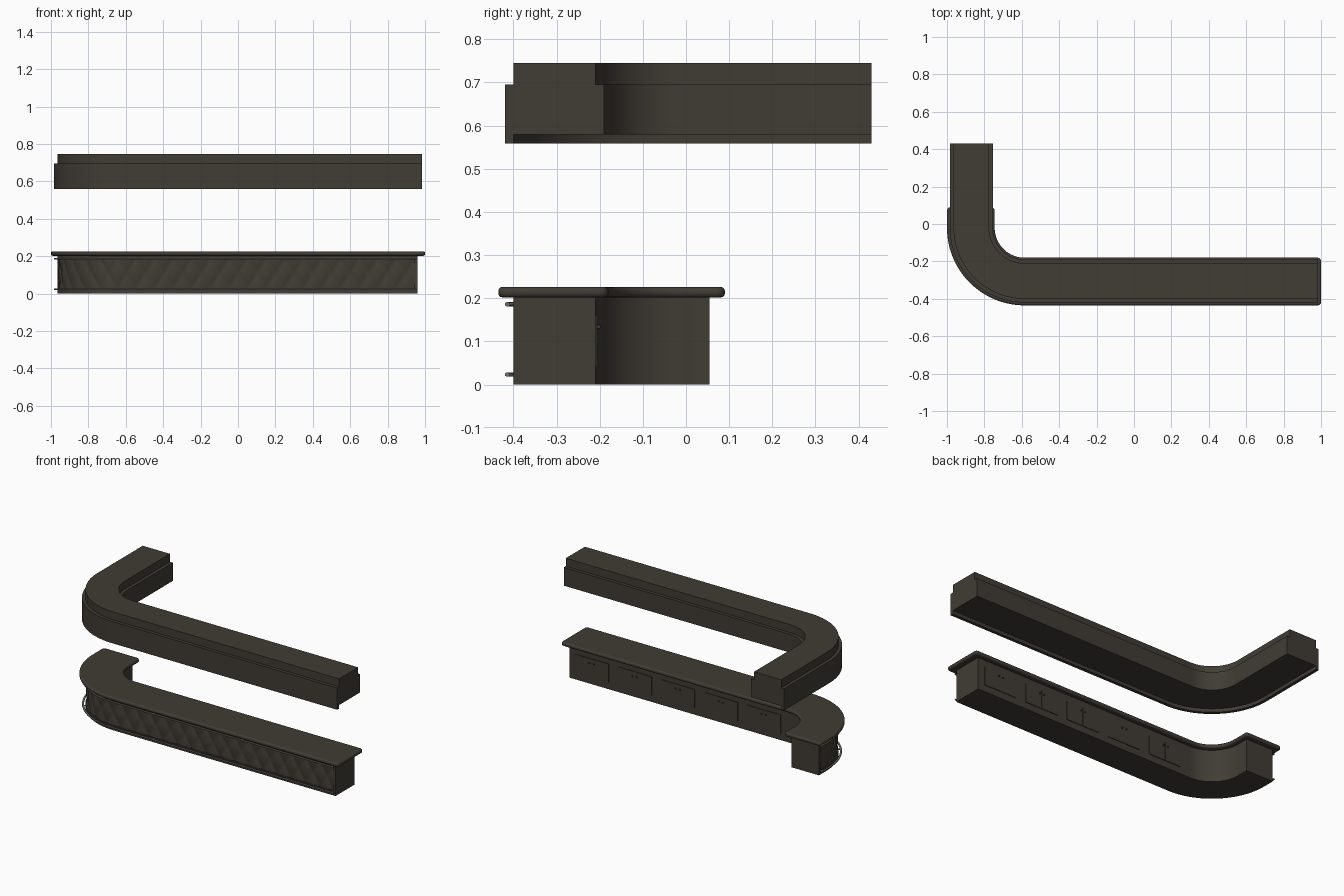
import bpy, bmesh, math
from mathutils import Vector

if "Cube" in bpy.data.objects:
    bpy.data.objects.remove(bpy.data.objects["Cube"])

CX, CY = -0.585, -0.02          # centre of the corner bend
ARC = 32


def material(name, col):
    m = bpy.data.materials.new(name)
    m.diffuse_color = (*col, 1)
    m.use_nodes = True
    m.node_tree.nodes["Principled BSDF"].inputs["Base Color"].default_value = m.diffuse_color
    return m


WOOD = material("dark_wood", (0.052, 0.045, 0.035))
METAL = material("rail_metal", (0.17, 0.16, 0.14))


def finish(name, bm, mat, smooth=True, recalc=True):
    if recalc:
        bmesh.ops.recalc_face_normals(bm, faces=bm.faces)
    me = bpy.data.meshes.new(name)
    bm.to_mesh(me)
    bm.free()
    me.materials.append(mat)
    ob = bpy.data.objects.new(name, me)
    bpy.context.collection.objects.link(ob)
    if smooth:
        bpy.context.view_layer.objects.active = ob
        ob.select_set(True)
        bpy.ops.object.shade_smooth_by_angle(angle=math.radians(35))
        ob.select_set(False)
    return ob


def stations(x_end, y_end):
    """Functions giving a plan point for radius r: straight, bend, short leg."""
    st = [lambda r: (x_end, CY - r)]
    for i in range(ARC + 1):
        a = -math.pi / 2 - i / ARC * math.pi / 2
        st.append(lambda r, a=a: (CX + r * math.cos(a), CY + r * math.sin(a)))
    st.append(lambda r: (CX - r, y_end))
    return st


def sweep(name, profile, x_end, y_end, mat=WOOD):
    """Sweep a closed (radius, z) profile along the L-shaped path."""
    bm = bmesh.new()
    rings = [[bm.verts.new((*f(r), z)) for r, z in profile]
             for f in stations(x_end, y_end)]
    n = len(profile)
    for a, b in zip(rings, rings[1:]):
        for i in range(n):
            bm.faces.new((a[i], a[(i + 1) % n], b[(i + 1) % n], b[i]))
    bm.faces.new(rings[0])
    bm.faces.new(rings[-1][::-1])
    return finish(name, bm, mat)


def rect(r0, r1, z0, z1):
    return [(r0, z0), (r1, z0), (r1, z1), (r0, z1)]


def box(name, x0, x1, y0, y1, z0, z1, mat=WOOD):
    bm = bmesh.new()
    bmesh.ops.create_cube(bm, size=1)
    for v in bm.verts:
        v.co = ((x0 + x1) / 2 + v.co.x * (x1 - x0),
                (y0 + y1) / 2 + v.co.y * (y1 - y0),
                (z0 + z1) / 2 + v.co.z * (z1 - z0))
    return finish(name, bm, mat, False)


# overhead soffit: narrower top, wide band, lip under the outer edge only
sweep("overhead_soffit",
      [(0.17, 0.58), (0.38, 0.58), (0.38, 0.558), (0.40, 0.558), (0.40, 0.695),
       (0.38, 0.695), (0.38, 0.745), (0.19, 0.745), (0.19, 0.695), (0.17, 0.695)],
      0.985, 0.43)

# counter body with front bands and end posts framing the padded panel
sweep("counter_body", rect(0.19, 0.367, 0, 0.203), 0.96, 0.055)
sweep("base_band", rect(0.36, 0.38, 0, 0.028), 0.96, 0.055)
sweep("top_band", rect(0.36, 0.38, 0.182, 0.203), 0.96, 0.055)
box("right_end_post", 0.945, 0.96, -0.40, -0.38, 0.02, 0.19)
box("left_end_post", CX - 0.38, CX - 0.36, 0.04, 0.055, 0.02, 0.19)

# countertop with rounded corners and bullnose edge
top = sweep("countertop", rect(0.16, 0.415, 0.202, 0.226), 1.0, 0.09)
bm = bmesh.new()
bm.from_mesh(top.data)
corners = [e for e in bm.edges
           if abs(e.verts[0].co.z - e.verts[1].co.z) > 0.01
           and (e.verts[0].co.x > 0.99 or e.verts[0].co.y > 0.08)]
bmesh.ops.bevel(bm, geom=corners, offset=0.018, segments=5, profile=0.5, affect='EDGES')
rim = [e for e in bm.edges if len(e.link_faces) == 2 and
       any(abs(f.normal.z) > 0.9 for f in e.link_faces) and
       any(abs(f.normal.z) < 0.1 for f in e.link_faces)]
bmesh.ops.bevel(bm, geom=rim, offset=0.009, segments=3, profile=0.5, affect='EDGES')
bm.to_mesh(top.data)
bm.free()


def along(s, r):
    """Plan point at distance s from the right end of the front panel."""
    straight, bend = 0.945 - CX, 0.38 * math.pi / 2
    if s < straight:
        return 0.945 - s, CY - r
    if s < straight + bend:
        a = -math.pi / 2 - (s - straight) / 0.38
        return CX + r * math.cos(a), CY + r * math.sin(a)
    return CX - r, CY + s - straight - bend


# padded front panel with shallow diamond tufting
LENGTH = 0.945 - CX + 0.38 * math.pi / 2 + 0.06
bm = bmesh.new()
NS, NZ = 264, 14
grid = []
for i in range(NS + 1):
    row = []
    for j in range(NZ + 1):
        s, t = LENGTH * i / NS, j / NZ
        u, v = math.pi * 22 * i / NS, math.pi * t
        bulge = abs(math.sin(u + v) * math.sin(u - v)) ** 0.5
        row.append(bm.verts.new((*along(s, 0.3685 + 0.009 * bulge), 0.027 + 0.156 * t)))
    grid.append(row)
for a, b in zip(grid, grid[1:]):
    for j in range(NZ):
        bm.faces.new((a[j], a[j + 1], b[j + 1], b[j]))
bm.normal_update()
if sum(f.normal.y for f in bm.faces) > 0:
    bmesh.ops.reverse_faces(bm, faces=bm.faces)
finish("padded_front_panel", bm, WOOD, recalc=False)

# two metal rails following the front, each on short brackets
for label, z in (("lower", 0.023), ("upper", 0.186)):
    ring = [(0.394 + 0.006 * math.cos(k * math.pi / 5),
             z + 0.005 * math.sin(k * math.pi / 5)) for k in range(10)]
    sweep(label + "_rail", ring, 0.955, 0.05, METAL)
    for k in range(8):
        s = 0.005 + k * (LENGTH - 0.01) / 7
        p, q = Vector((*along(s, 0.372), z)), Vector((*along(s, 0.395), z))
        bm = bmesh.new()
        bmesh.ops.create_cone(bm, cap_ends=True, segments=8, radius1=0.004,
                              radius2=0.004, depth=(q - p).length)
        rot = (q - p).to_track_quat('Z', 'Y')
        for v in bm.verts:
            v.co = rot @ v.co + (p + q) / 2
        finish(f"{label}_rail_bracket_{k}", bm, METAL)

# five double-door cabinets with knobs on the back
for k in range(5):
    x = 0.80 - 0.30 * k
    for side in (-1, 1):
        a, b = sorted((x + side * 0.001, x + side * 0.115))
        box(f"cabinet_door_{k}_{side}", a, b, -0.212, -0.206, 0.042, 0.16)
        bm = bmesh.new()
        bmesh.ops.create_uvsphere(bm, u_segments=10, v_segments=6, radius=0.005)
        for v in bm.verts:
            v.co += Vector((x + side * 0.015, -0.202, 0.133))
        finish(f"door_knob_{k}_{side}", bm, WOOD)
